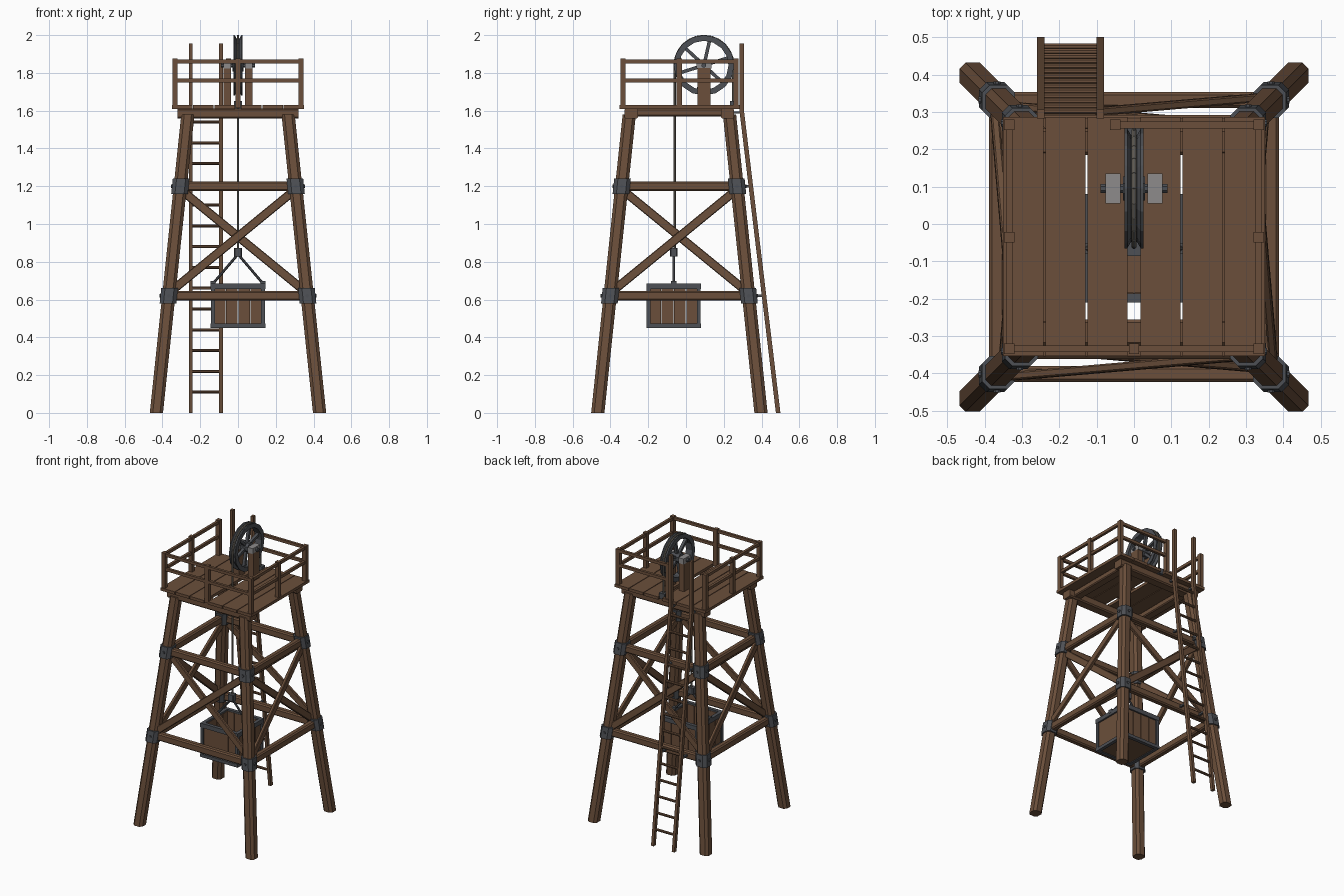
import bpy, bmesh, math
from mathutils import Vector as V

if "Cube" in bpy.data.objects:
    bpy.data.objects.remove(bpy.data.objects["Cube"])


def material(name, rgb):
    m = bpy.data.materials.new(name)
    m.diffuse_color = (*rgb, 1)
    m.use_nodes = True
    m.node_tree.nodes["Principled BSDF"].inputs["Base Color"].default_value = m.diffuse_color
    return m


WOOD = material("brown timber", (0.147, 0.078, 0.043))
IRON = material("dark iron", (0.075, 0.08, 0.09))
STEEL = material("pale steel", (0.27, 0.26, 0.26))
ROPE = material("rope", (0.19, 0.17, 0.14))
CY = -0.035          # tower centre in y
Z1, Z2 = 0.62, 1.2   # heights of the two horizontal frames


class Part:
    """Collects primitives into one mesh object."""
    def __init__(self, name, mat):
        self.name, self.mat, self.bm = name, mat, bmesh.new()

    def loft(self, rings, closed=False):
        rs = [[self.bm.verts.new(p) for p in r] for r in rings]
        n = len(rs[0])
        for a, b in zip(rs, rs[1:] + rs[:1] if closed else rs[1:]):
            for i in range(n):
                self.bm.faces.new((a[i], a[(i + 1) % n], b[(i + 1) % n], b[i]))
        if not closed:
            self.bm.faces.new(rs[0])
            self.bm.faces.new(rs[-1])

    def bar(self, p, q, w, h, c=0.0, u=None, v=None):
        """Bar from p to q, width w along u, height h along v, chamfer c."""
        p, q = V(p), V(q)
        d = (q - p).normalized()
        if u is None:
            u = d.cross(V((0, 0, 1)))
            u = u.normalized() if u.length > 1e-3 else V((1, 0, 0))
            v = u.cross(d)
        a, b = w / 2, h / 2
        if c:
            prof = [(a, c - b), (a, b - c), (a - c, b), (c - a, b),
                    (-a, b - c), (-a, c - b), (c - a, -b), (a - c, -b)]
        else:
            prof = [(a, -b), (a, b), (-a, b), (-a, -b)]
        self.loft([[e + V(u) * x + V(v) * y for x, y in prof] for e in (p, q)])

    def rod(self, p, q, r):
        self.bar(p, q, 2 * r, 2 * r, 0.586 * r)

    def box(self, x0, x1, y0, y1, z0, z1):
        y = (y0 + y1) / 2
        x = (x0 + x1) / 2
        self.bar((x, y, z0), (x, y, z1), x1 - x0, y1 - y0, 0, (1, 0, 0), (0, 1, 0))

    def done(self):
        bmesh.ops.recalc_face_normals(self.bm, faces=self.bm.faces)
        me = bpy.data.meshes.new(self.name)
        self.bm.to_mesh(me)
        self.bm.free()
        me.materials.append(self.mat)
        bpy.context.collection.objects.link(bpy.data.objects.new(self.name, me))


def off(z):
    return 0.432 - 0.1055 * z


def corner(sx, sy, z):
    return V((sx * off(z), CY + sy * off(z), z))


CORNERS = [(-1, -1), (1, -1), (1, 1), (-1, 1)]
X, Y = V((1, 0, 0)), V((0, 1, 0))

# splayed legs with iron collars and bolts
legs, collars = Part("legs", WOOD), Part("leg_collars", IRON)
for s in CORNERS:
    legs.bar(corner(*s, 0), corner(*s, 1.58), 0.07, 0.07, 0.016, X, Y)
    for z in (Z1, Z2):
        collars.bar(corner(*s, z - 0.04), corner(*s, z + 0.04), 0.088, 0.088, 0.02, X, Y)
        c = corner(*s, z)
        for ax, sg in ((X, s[0]), (Y, s[1])):
            collars.rod(c + ax * sg * 0.04, c + ax * sg * 0.05, 0.009)
legs.done()
collars.done()

# horizontal frames and cross braces on the four sides
frames, braces = Part("horizontal_beams", WOOD), Part("cross_braces", WOOD)
for i, a in enumerate(CORNERS):
    b = CORNERS[(i + 1) % 4]
    for z in (Z1, Z2):
        frames.bar(corner(*a, z), corner(*b, z), 0.042, 0.052, 0.008)
    out = V(((a[0] + b[0]) / 2, (a[1] + b[1]) / 2, 0))
    for m, n, k in ((a, b, 0.011), (b, a, -0.011)):
        p = corner(*m, Z1 + 0.015) + out * k
        q = corner(*n, Z2 - 0.015) + out * k
        d = (q - p).normalized()
        braces.bar(p, q, 0.022, 0.046, 0.004, out, out.cross(d))
frames.done()
braces.done()

# platform beams and deck planks with a central rope slot
beams, deck = Part("platform_beams", WOOD), Part("deck_planks", WOOD)
for s in (-1, 1):
    y = CY + s * 0.255
    beams.bar((-0.32, y, 1.585), (0.32, y, 1.585), 0.07, 0.055, 0.008)
    beams.bar((s * 0.255, CY - 0.25, 1.59), (s * 0.255, CY + 0.25, 1.59), 0.06, 0.04, 0.006)
    for i in range(3):
        a = sorted((s * (0.017 + 0.1125 * i), s * (0.125 + 0.1125 * i)))
        deck.box(*a, CY - 0.318, CY + 0.322, 1.61, 1.63)
beams.done()
deck.done()

# railing, open at the ladder
rail = Part("railing", WOOD)
F, B, S = -0.334, 0.265, 0.334
for x, y in ((-S, F), (0, F), (S, F), (-S, CY), (S, CY), (-S, B), (S, B), (-0.05, B)):
    rail.box(x - 0.014, x + 0.014, y - 0.014, y + 0.014, 1.615, 1.875)
for z in (1.76, 1.86):
    for p, q in (((-S, F), (S, F)), ((-S, F), (-S, B)), ((S, F), (S, B)), ((-0.05, B), (S, B))):
        rail.bar((*p, z), (*q, z), 0.018, 0.02)
rail.done()

# ladder with bent stiles and stand-off brackets
ladder, brackets = Part("ladder", WOOD), Part("ladder_brackets", IRON)


def ladder_y(z):
    return 0.488 - 0.193 * z / 1.6


for x in (-0.25, -0.09):
    pts = [(x, ladder_y(0), 0), (x, ladder_y(1.6), 1.6), (x, 0.295, 1.955)]
    ladder.loft([[V(p) + X * a * 0.01 + Y * b * 0.012
                  for a, b in CORNERS] for p in pts])
    for z, y in ((Z1, 0.33), (Z2, 0.27), (1.59, 0.24)):
        brackets.bar((x, y, z), (x, ladder_y(z), z), 0.014, 0.012)
for k in range(1, 15):
    y = ladder_y(0.11 * k)
    ladder.rod((-0.25, y, 0.11 * k), (-0.09, y, 0.11 * k), 0.008)
ladder.done()
brackets.done()

# grooved pulley wheel with spokes, hub and axle
HUB = V((0, 0.095, 1.84))


def polar(r, t, x=0):
    return HUB + V((x, r * math.cos(t), r * math.sin(t)))


wheel = Part("pulley_wheel", IRON)
groove = [(-.025, .13), (-.025, .16), (-.018, .16), (-.008, .143),
          (.008, .143), (.018, .16), (.025, .16), (.025, .13)]
wheel.loft([[polar(r, math.tau * i / 16, x) for x, r in groove] for i in range(16)], True)
for i in range(6):
    t = math.tau * i / 6 + 0.3
    wheel.bar(polar(0.015, t), polar(0.137, t), 0.02, 0.018)
wheel.rod(HUB - X * 0.03, HUB + X * 0.03, 0.032)
wheel.rod(HUB - X * 0.09, HUB + X * 0.09, 0.012)
wheel.done()

# wheel supports and bearings
posts, bearings = Part("wheel_supports", WOOD), Part("bearing_blocks", STEEL)
for s in (-1, 1):
    a = sorted((s * 0.036, s * 0.076))
    posts.box(*a, 0.06, 0.13, 1.62, 1.825)
    bearings.box(*a, 0.055, 0.135, 1.822, 1.86)
posts.done()
bearings.done()

# rope: down to the hook, over the wheel and back to a cleat
rope = Part("hoist_rope", ROPE)
path = [V((0, -0.06, 0.86))]
path += [polar(0.155, math.pi * (1 - i / 12)) for i in range(13)]
path.append(V((0, 0.25, 1.635)))
for p, q in zip(path, path[1:]):
    rope.rod(p, q, 0.0065)
rope.done()
cleat = Part("rope_cleat", IRON)
cleat.box(-0.022, 0.022, 0.232, 0.268, 1.61, 1.65)
cleat.done()

# hook block and slings
KY = -0.065
hook = Part("hook_block_and_slings", IRON)
hook.bar((0, KY, 0.828), (0, KY, 0.873), 0.044, 0.04, 0.006)
for s in (-1, 1):
    hook.rod((0, KY, 0.84), (s * 0.132, KY, 0.685), 0.007)
    hook.box(s * 0.132 - 0.014, s * 0.132 + 0.014, KY - 0.014, KY + 0.014, 0.67, 0.698)
hook.done()

# open crate: plank walls and floor inside an iron frame
crate, iron = Part("crate_planks", WOOD), Part("crate_frame", IRON)
crate.box(-0.132, 0.132, KY - 0.132, KY + 0.132, 0.455, 0.472)
for s in (-1, 1):
    for i in range(4):
        a, b = -0.13 + 0.065 * i + 0.0015, -0.13 + 0.065 * (i + 1) - 0.0015
        w = sorted((s * 0.118, s * 0.134))
        crate.box(a, b, KY + w[0], KY + w[1], 0.46, 0.675)
        crate.box(*w, KY + a, KY + b, 0.46, 0.675)
    e = s * 0.133
    for z, h in ((0.461, 0.022), (0.671, 0.03)):
        iron.bar((-0.145, KY + e, z), (0.145, KY + e, z), 0.024, h)
        iron.bar((e, KY - 0.145, z), (e, KY + 0.145, z), 0.024, h)
    for t in (-1, 1):
        f = KY + t * 0.133
        iron.box(e - 0.01, e + 0.01, f - 0.01, f + 0.01, 0.455, 0.675)
crate.done()
iron.done()
